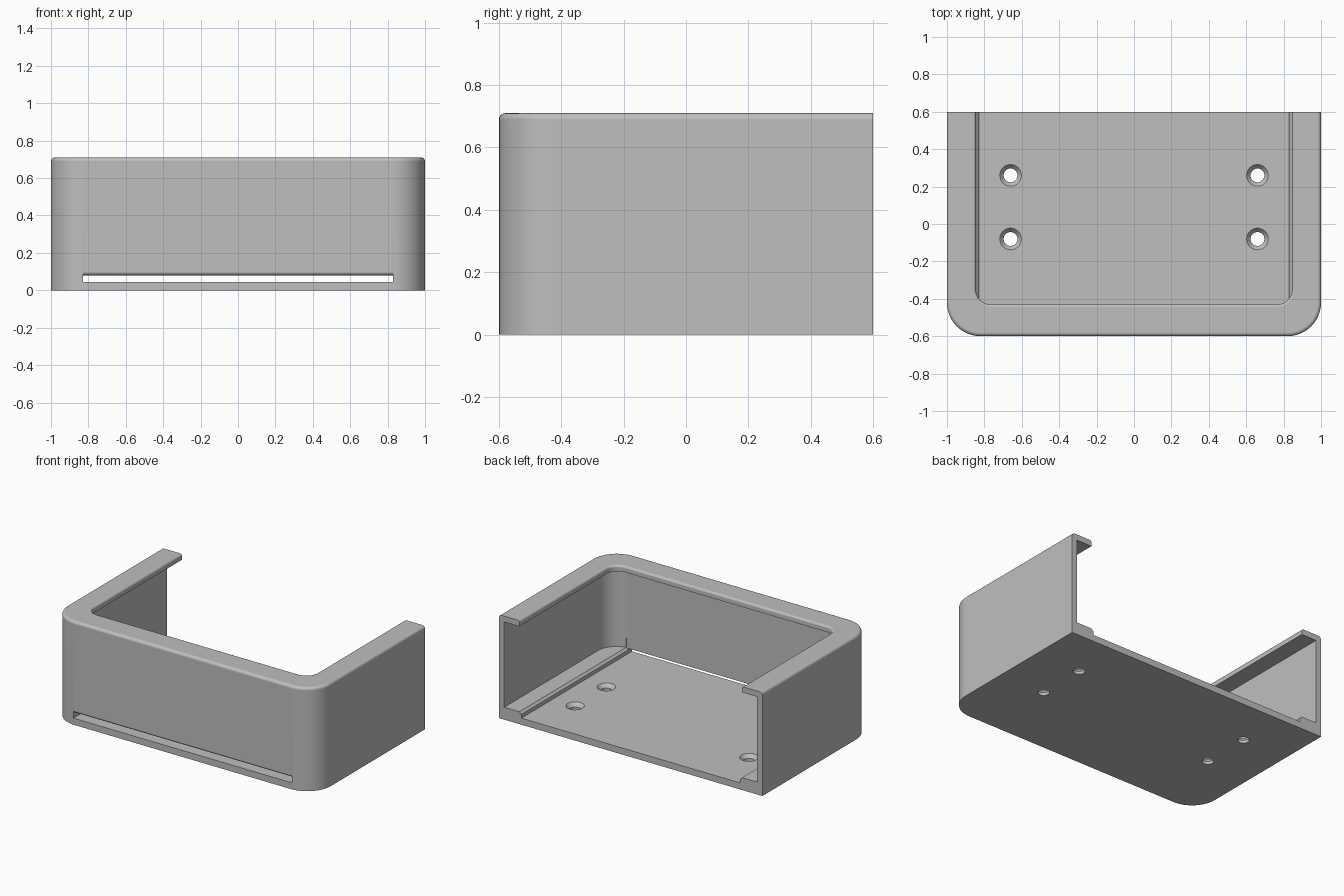
import bpy
import bmesh
from math import cos, sin, pi
from mathutils import Matrix

cube = bpy.data.objects.get("Cube")
if cube:
    bpy.data.objects.remove(cube, do_unlink=True)

grey = bpy.data.materials.new("plain_grey")
grey.use_nodes = True
colour = (0.52, 0.52, 0.52, 1)
grey.diffuse_color = colour
grey.node_tree.nodes["Principled BSDF"].inputs["Base Color"].default_value = colour

HALF_W, DEPTH, HEIGHT = 1.0, 0.6, 0.71
WALL, FLOOR, LIP = 0.04, 0.045, 0.04
RAIL_X, RAIL_TOP = 0.83, 0.085


def make_object(name, bm):
    bmesh.ops.recalc_face_normals(bm, faces=bm.faces)
    mesh = bpy.data.meshes.new(name)
    bm.to_mesh(mesh)
    bm.free()
    mesh.materials.append(grey)
    obj = bpy.data.objects.new(name, mesh)
    bpy.context.collection.objects.link(obj)
    return obj


def skin(name, rings):
    """Closed solid through a stack of matching rings."""
    bm = bmesh.new()
    loops = [[bm.verts.new(p) for p in ring] for ring in rings]
    for a, b in zip(loops, loops[1:]):
        for i in range(len(a)):
            j = (i + 1) % len(a)
            bm.faces.new((a[i], a[j], b[j], b[i]))
    bm.faces.new(loops[0])
    bm.faces.new(loops[-1])
    return make_object(name, bm)


def tray_outline(half_w, front, back, radius, z, inset, steps=12):
    """Straight back with two rounded front corners."""
    w, f, r = half_w - inset, front + inset, radius - inset
    right = [(w, back, z)]
    for i in range(steps + 1):
        a = pi / 2 * i / steps
        right.append((w - r + r * cos(a), f + r - r * sin(a), z))
    return right + [(-x, y, h) for x, y, h in reversed(right)]


def tray(name, half_w, front, back, radius, levels):
    return skin(name, [tray_outline(half_w, front, back, radius, z, inset)
                       for z, inset in levels])


def rounding(top, r, sign, steps=5):
    """Height and inset pairs of a rounded rim."""
    return [(top - r + r * sin(pi / 2 * i / steps),
             sign * r * (1 - cos(pi / 2 * i / steps))) for i in range(steps + 1)]


def cut(target, cutter):
    mod = target.modifiers.new("cut", "BOOLEAN")
    mod.operation = "DIFFERENCE"
    mod.solver = "EXACT"
    mod.object = cutter
    with bpy.context.temp_override(object=target, active_object=target):
        bpy.ops.object.modifier_apply(modifier=mod.name)
    bpy.data.objects.remove(cutter, do_unlink=True)


# Outer body with rounded front corners and a softened top rim
body = tray("open_back_tray", HALF_W, -DEPTH, DEPTH, 0.18,
            [(0, 0)] + rounding(HEIGHT, 0.02, 1))

# Hollow between the floor rails and the overhanging lip
cut(body, tray("cavity", HALF_W - WALL, WALL - DEPTH, 0.8, 0.14,
               [(RAIL_TOP, 0), (HEIGHT - LIP, 0)]))

# Top opening inside the lip
cut(body, tray("top_opening", 0.845, -0.43, 0.9, 0.08,
               [(0.5, 0)] + rounding(HEIGHT, 0.015, -1) + [(0.8, -0.015)]))

# Floor channel that leaves a bevelled rail along each side
side = [(RAIL_X, FLOOR), (RAIL_X, 0.07), (RAIL_X + 0.015, RAIL_TOP),
        (RAIL_X + 0.015, 0.15)]
section = side + [(-x, z) for x, z in reversed(side)]
cut(body, skin("channel", [[(x, y, z) for x, z in section]
                           for y in (WALL - DEPTH, 0.8)]))

# Wide front slot, rounded along its upper outer edge
r = 0.02
section = [(-0.5, FLOOR), (-0.7, FLOOR), (-0.7, 0.1)]
section += [(-DEPTH + r * (1 - cos(pi / 2 * i / 5)),
             0.1 - r * sin(pi / 2 * i / 5)) for i in range(6)]
section.append((-0.5, 0.08))
cut(body, skin("front_slot", [[(x, y, z) for y, z in section]
                              for x in (-RAIL_X, RAIL_X)]))

# Four countersunk screw holes
for x in (-0.66, 0.66):
    for y in (-0.08, 0.26):
        rings = []
        for z, rad in ((-0.05, 0.037), (0.02, 0.037), (FLOOR, 0.058), (0.1, 0.058)):
            rings.append([(x + rad * cos(2 * pi * i / 32),
                           y + rad * sin(2 * pi * i / 32), z) for i in range(32)])
        cut(body, skin("screw_hole", rings))

# Smooth curves, crisp edges
bpy.ops.object.select_all(action="DESELECT")
body.select_set(True)
bpy.context.view_layer.objects.active = body
bpy.ops.object.shade_smooth_by_angle(angle=pi / 6)
weighted = body.modifiers.new("clean_shading", "WEIGHTED_NORMAL")
weighted.keep_sharp = True
